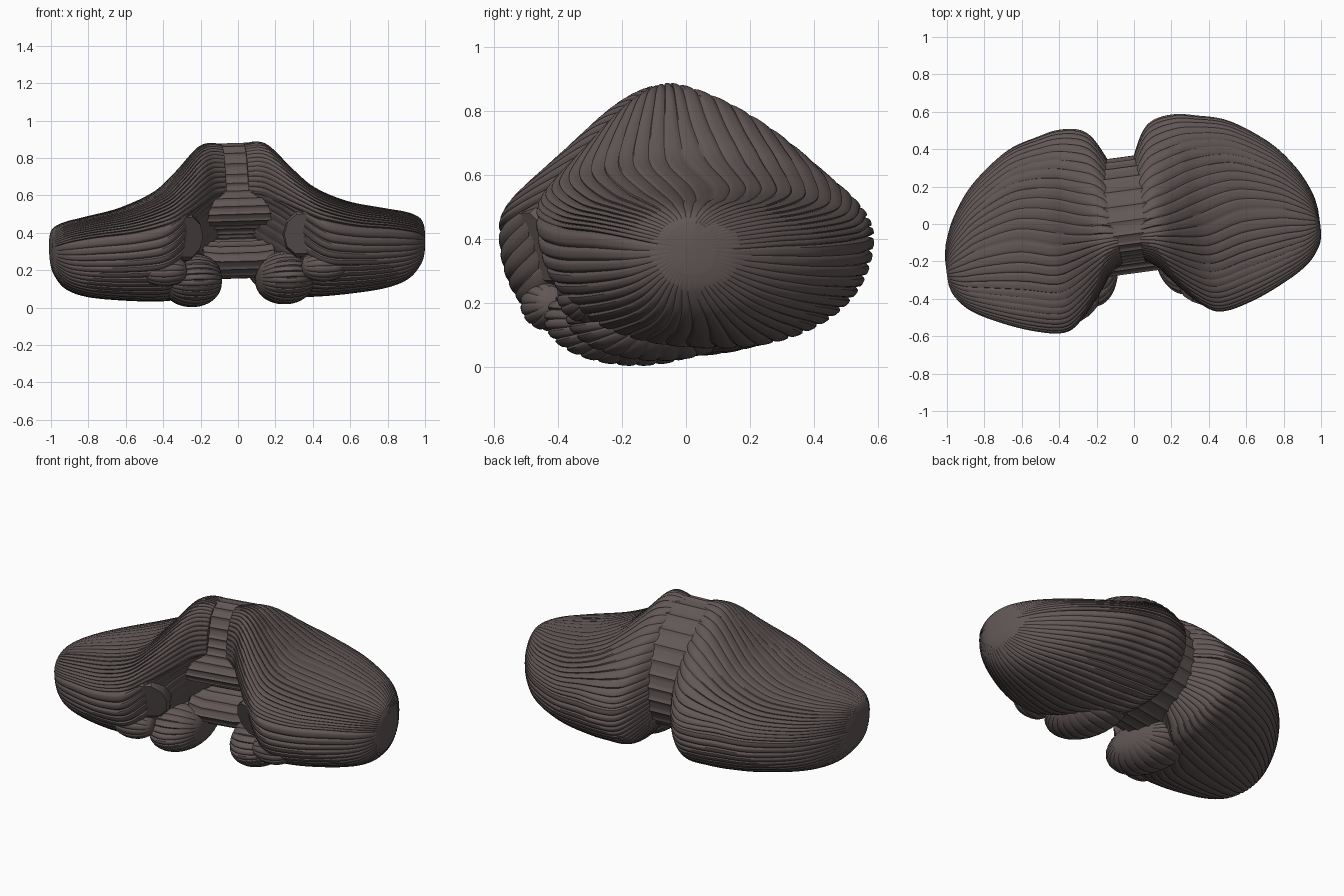
import bpy, bmesh, math
from mathutils import Vector

if "Cube" in bpy.data.objects:
    bpy.data.objects.remove(bpy.data.objects["Cube"])

YAW, ROLL = math.radians(7.7), -0.03
LOCATION = (-0.01, -0.003, 0.0)

mat = bpy.data.materials.new("dark_tissue")
mat.diffuse_color = (0.12, 0.095, 0.093, 1)
mat.use_nodes = True
mat.node_tree.nodes["Principled BSDF"].inputs["Base Color"].default_value = mat.diffuse_color


def spline(pts, i, t):
    """Catmull-Rom between rows i and i+1 of an open list."""
    n = len(pts) - 1
    a, b, c, d = (pts[max(0, min(n, i + k))] for k in (-1, 0, 1, 2))
    return [0.5 * (2 * q + (r - p) * t + (2 * p - 5 * q + 4 * r - s) * t * t
                   + (3 * q - p - 3 * r + s) * t ** 3) for p, q, r, s in zip(a, b, c, d)]


def groove(u, count):
    return (1 - abs(math.sin(math.pi * u * count))) ** 2.5


def finish(name, bm, mirror=True, angle=45):
    bmesh.ops.recalc_face_normals(bm, faces=bm.faces)
    me = bpy.data.meshes.new(name)
    bm.to_mesh(me)
    bm.free()
    for p in me.polygons:
        p.use_smooth = True
    me.set_sharp_from_angle(angle=math.radians(angle))
    me.materials.append(mat)
    ob = bpy.data.objects.new(name, me)
    bpy.context.collection.objects.link(ob)
    ob.location = LOCATION
    ob.rotation_euler = (0, ROLL, YAW)
    if mirror:
        ob.modifiers.new("both_sides", 'MIRROR')
    return ob


def skin(rings):
    """Join closed rings of points into a capped tube."""
    bm = bmesh.new()
    rows = [[bm.verts.new(p) for p in ring] for ring in rings]
    n = len(rows[0])
    for r, s in zip(rows, rows[1:]):
        for i in range(n):
            j = (i + 1) % n
            bm.faces.new((r[i], r[j], s[j], s[i]))
    for row in (rows[0], rows[-1]):
        c = bm.verts.new(sum((v.co for v in row), Vector()) / n)
        for i in range(n):
            bm.faces.new((row[i], row[(i + 1) % n], c))
    return bm


def section(row, folia, per_fold, depth, fissure, powers):
    """Four-quadrant rounded outline with folded grooves around it."""
    x, yf, zf, yt, zt, yb, zb, yo, zo = row
    ends = [Vector(p) for p in ((x, yb, zb), (x, yt, zt), (x, yf, zf), (x, yo, zo))]
    corners = [Vector(p) for p in ((x, yt, zb), (x, yt, zf), (x, yo, zf), (x, yo, zb))]
    mid = sum(ends, Vector()) / 4
    n = folia * per_fold // 4
    ring = []
    for q in range(4):
        a, b, c = ends[q], ends[(q + 1) % 4], corners[q]
        e = 2 / powers(x)[q]
        for k in range(n):
            t = k / n * math.pi / 2
            p = c + (a - c) * math.cos(t) ** e + (b - c) * math.sin(t) ** e
            g = depth * groove((q + k / n) / 4, folia)
            if fissure and q in (0, 2) and k < 2:
                g *= 2
            ring.append(p + (mid - p) * g)
    return ring


def lobe(name, rows, folia, steps, depth, powers, fissure=False, per_fold=6):
    rings = []
    for i in range(len(rows) - 1):
        for s in range(steps):
            rings.append(section(spline(rows, i, s / steps), folia, per_fold, depth, fissure, powers))
    rings.append(section(rows[-1], folia, per_fold, depth, fissure, powers))
    return finish(name, skin(rings))


def egg(name, c, r, folia, depth=0.04):
    """Small folded ellipsoid lobe."""
    rows = []
    for k in range(9):
        a = math.pi * (k / 8 - 0.5)
        w = max(math.cos(a), 0.03) ** 0.8
        y, z = r[1] * w, r[2] * w
        rows.append((c[0] + r[0] * math.sin(a), c[1] - y, c[2], c[1], c[2] + z,
                     c[1] + y, c[2], c[1], c[2] - z))
    return lobe(name, rows, folia, 3, depth, lambda x: (2, 2, 2, 2))


# Hemispheres: x, front y/z, top y/z, back y/z, bottom y/z
hemisphere = [
    (.06, -.20, .62, -.06, .875, .34, .45, .15, .22),
    (.13, -.25, .61, -.06, .885, .48, .42, .14, .12),
    (.20, -.34, .57, -.06, .855, .54, .40, .10, .06),
    (.31, -.46, .51, -.06, .735, .555, .40, .06, .05),
    (.42, -.525, .46, -.05, .635, .535, .40, .04, .045),
    (.60, -.49, .42, .00, .555, .48, .38, .00, .055),
    (.80, -.405, .40, -.02, .51, .335, .36, -.03, .08),
    (.92, -.33, .38, -.06, .485, .185, .35, -.06, .125),
    (.985, -.25, .36, -.09, .455, .05, .34, -.10, .20),
    (1.005, -.19, .35, -.11, .42, -.04, .34, -.11, .26),
]


def hemi_powers(x):
    k = max(0, min(1, (x - .18) / .3))
    k = k * k * (3 - 2 * k)
    return (1.5 + .6 * k, 2.0 + .2 * k, 1.15 + 1.25 * k, 2.2)


lobe("hemispheres", hemisphere, 56, 6, 0.026, hemi_powers, True)

# Tonsils and flocculi under the front edge
egg("tonsils", (.25, -.12, .155), (.155, .29, .145), 28)
egg("flocculi", (.43, -.37, .21), (.12, .09, .085), 14, 0.06)

# Vermis: folded middle band stepping down to the ventricle notch at the front
profile = [(-.05, .87), (.10, .82), (.25, .70), (.335, .56), (.355, .42), (.30, .28),
           (.16, .19), (0, .165), (-.13, .18), (-.21, .25), (-.16, .32), (-.06, .37),
           (-.12, .43), (-.23, .47), (-.25, .54), (-.20, .62), (-.17, .71), (-.13, .82)]
n = len(profile)
wrapped = profile[-1:] + profile + profile[:2]
line = [Vector((0, *spline(wrapped, i + 1, s / 12))) for i in range(n) for s in range(12)]
folded = []
for i, p in enumerate(line):
    tangent = (line[(i + 1) % len(line)] - line[i - 1]).normalized()
    inward = Vector((0, -tangent.z, tangent.y))
    folded.append(p + inward * 0.010 * groove(i / len(line), 36))
centre = Vector((0, .08, .5))
rings = []
for x in (-.19, -.15, -.10, -.05, 0, .05, .10, .15, .19):
    f = 1 - 0.8 * max(0, abs(x) - .12)
    ring = []
    for p in folded:
        flare = 1 + 1.2 * max(0, .75 - p.z) if p.y < 0 and p.z > .4 else 1
        ring.append(centre + (p - centre) * f + Vector((x * flare, 0, 0)))
    rings.append(ring)
finish("vermis", skin(rings), mirror=False)

# Peduncle stumps: cut ends facing forward, inward and slightly down
start, end = Vector((.42, -.16, .38)), Vector((.305, -.425, .385))
side, up = Vector((.88, -.42, 0)), Vector((0, -.35, .93))
rings = []
for f, r in ((0, 1.1), (.9, 1.0), (1, .85)):
    rings.append([start.lerp(end, f)
                  + side * (.115 * r * math.cos(a)) + up * (.14 * r * math.sin(a))
                  for a in (2 * math.pi * k / 10 for k in range(10))])
finish("peduncle_stumps", skin(rings), angle=30)
